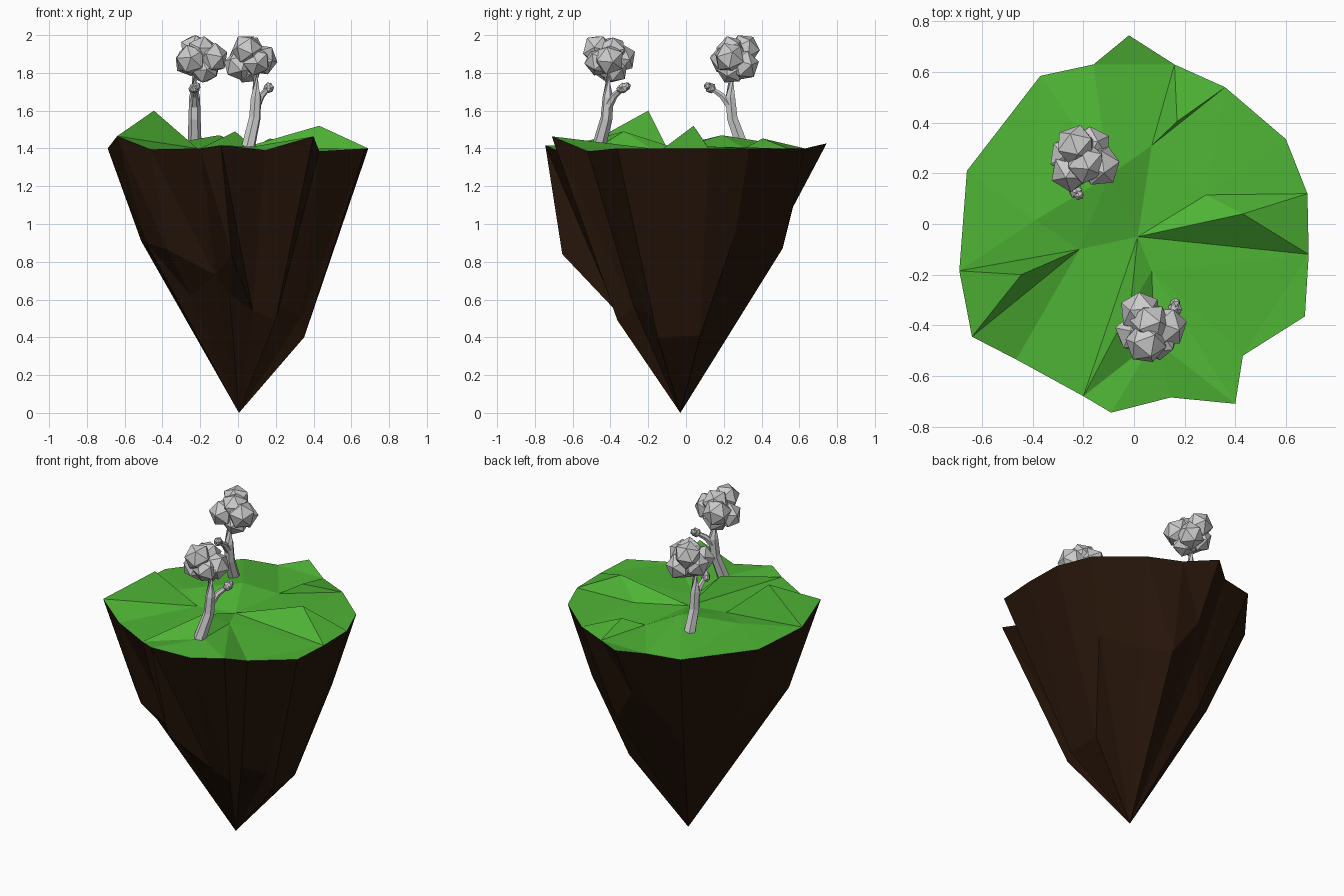
import bpy, bmesh, math, random
from mathutils import Vector, Matrix, Euler
from mathutils.geometry import delaunay_2d_cdt

if "Cube" in bpy.data.objects:
    bpy.data.objects.remove(bpy.data.objects["Cube"])

random.seed(4)


def material(name, color):
    m = bpy.data.materials.new(name)
    m.diffuse_color = (*color, 1)
    m.use_nodes = True
    m.node_tree.nodes["Principled BSDF"].inputs["Base Color"].default_value = m.diffuse_color
    return m


def add_object(name, bm, mat=None):
    bmesh.ops.recalc_face_normals(bm, faces=bm.faces[:])
    me = bpy.data.meshes.new(name)
    bm.to_mesh(me)
    bm.free()
    ob = bpy.data.objects.new(name, me)
    bpy.context.collection.objects.link(ob)
    if mat:
        me.materials.append(mat)
    return ob


# Island rim, counted clockwise from the back
RIM = [(-.02, .745, 1.427), (.16, .63, 1.4), (.36, .54, 1.4), (.60, .335, 1.4),
       (.685, .12, 1.4), (.69, -.12, 1.4), (.675, -.365, 1.4), (.43, -.52, 1.385),
       (.40, -.71, 1.464), (.145, -.685, 1.39), (-.09, -.745, 1.417),
       (-.20, -.68, 1.4), (-.465, -.535, 1.395), (-.64, -.445, 1.465),
       (-.69, -.185, 1.4), (-.66, .21, 1.4), (-.37, .585, 1.4), (-.16, .63, 1.4)]
# Hollows and small hills of the grass (indices 18 to 29)
HILLS = [(.015, -.05, 1.4), (-.445, -.2, 1.6), (-.215, -.1, 1.4), (-.39, .015, 1.42),
         (.43, .04, 1.52), (.285, .115, 1.41), (.07, -.185, 1.4), (-.015, -.33, 1.49),
         (-.1, .19, 1.47), (.07, .31, 1.4), (.17, .405, 1.453), (.08, -.46, 1.41)]
CREASES = [(18, 11), (18, 26), (26, 16), (18, 23), (23, 4), (18, 22), (18, 5),
           (22, 4), (22, 5), (14, 19), (13, 19), (20, 19), (14, 20), (13, 20),
           (28, 1), (28, 2), (28, 27), (27, 2), (27, 1), (24, 8), (25, 24),
           (29, 25), (29, 9)]

# Grass top, triangulated along its creases
pts = RIM + HILLS
n = len(RIM)
co, _, faces, orig, _, _ = delaunay_2d_cdt(
    [Vector(p[:2]) for p in pts], CREASES, [list(range(n))], 1, 1e-5)
bm = bmesh.new()
vs = [bm.verts.new((c.x, c.y, pts[o[0]][2] if o else 1.4)) for c, o in zip(co, orig)]
for f in faces:
    bm.faces.new([vs[i] for i in f])
grass = add_object("grass_top", bm, material("grass", (.078, .46, .036)))
if sum(p.normal.z for p in grass.data.polygons) < 0:
    grass.data.flip_normals()

# Rock underside: each rim corner runs through one ledge point to the tip
TIP = Vector((.005, -.03, 0))
LEDGES = [(.77, 1.09), (.82, .87), (.74, .88), (.80, .95), (.51, .41), (.51, .41),
          (.50, .52), (.50, .56), (.49, .49), (.52, .54), (.88, .84), (.60, .73),
          (.81, .865), (.76, .90), (.745, .91), (.67, .85), (.58, .70), (.71, .93)]
bm = bmesh.new()
tip = bm.verts.new(TIP)
top = [bm.verts.new(p) for p in RIM]
mid = [bm.verts.new((TIP.x + (p[0] - TIP.x) * s, TIP.y + (p[1] - TIP.y) * s, z))
       for p, (s, z) in zip(RIM, LEDGES)]
for i, p in {4: (.35, .075, .41), 5: (.35, -.15, .40), 10: (-.035, -.655, .84)}.items():
    mid[i].co = p
# The front ledges overhang and step back in before reaching the tip
foot = mid[:]
for i, p in {10: (-.045, -.42, .63), 12: (-.25, -.27, .62)}.items():
    foot[i] = bm.verts.new(p)
    bm.faces.new((mid[i - 1], mid[i], foot[i]))
    bm.faces.new((mid[i], mid[i + 1], foot[i]))
for i in range(n):
    j = (i + 1) % n
    bm.faces.new((top[i], top[j], mid[i]))
    bm.faces.new((top[j], mid[j], mid[i]))
    bm.faces.new((foot[i], foot[j], tip))
add_object("rock_underside", bm, material("earth", (.02, .0075, .003)))


def tube(bm, path, sides=6):
    """Tapered tube through (x, y, z, radius) points."""
    rings = []
    for k, p in enumerate(path):
        a, b = path[max(k - 1, 0)], path[min(k + 1, len(path) - 1)]
        q = (Vector(b[:3]) - Vector(a[:3])).to_track_quat('Z', 'Y')
        rings.append([bm.verts.new(Vector(p[:3]) + q @ Vector(
            (p[3] * math.cos(t), p[3] * math.sin(t), 0)))
            for t in (2 * math.pi * s / sides for s in range(sides))])
    for r0, r1 in zip(rings, rings[1:]):
        for s in range(sides):
            t = (s + 1) % sides
            bm.faces.new((r0[s], r0[t], r1[t], r1[s]))
    bm.faces.new(rings[0][::-1])
    bm.faces.new(rings[-1])


# Leaf lobes (x, y, z, radius) in the tree's own frame, branch along +x
LOBES = [(-.02, 0, 1.925, .083), (.08, -.02, 1.87, .085), (.06, .095, 1.88, .085),
         (-.015, .06, 1.84, .083), (.02, -.03, 1.86, .08), (.05, .04, 1.915, .083),
         (.05, .05, 1.82, .08)]
BRANCH_LOBES = [(.16, 0, 1.72, .03), (.175, .012, 1.73, .022), (.15, -.012, 1.715, .022)]


def tree(name, x, y, angle):
    place = Matrix.Translation((x, y, 0)) @ Matrix.Rotation(angle, 4, 'Z')
    # Trunk and side branch
    bm = bmesh.new()
    tube(bm, [(-.015, 0, 1.39, .038), (.045, 0, 1.56, .032), (.055, 0, 1.67, .029),
              (.05, 0, 1.84, .025)])
    tube(bm, [(.045, 0, 1.61, .026), (.10, 0, 1.68, .018), (.16, 0, 1.72, .012)])
    add_object(name + "_trunk", bm).matrix_world = place
    # Crown and branch tuft
    bm = bmesh.new()
    for lx, ly, lz, r in LOBES + BRANCH_LOBES:
        turn = Euler([random.uniform(0, 6) for _ in range(3)]).to_matrix().to_4x4()
        bmesh.ops.create_icosphere(bm, subdivisions=1, radius=r,
                                   matrix=Matrix.Translation((lx, ly, lz)) @ turn)
    add_object(name + "_leaves", bm).matrix_world = place


tree("back_tree", -.23, .29, math.radians(-90))
tree("front_tree", .06, -.455, math.radians(50))
